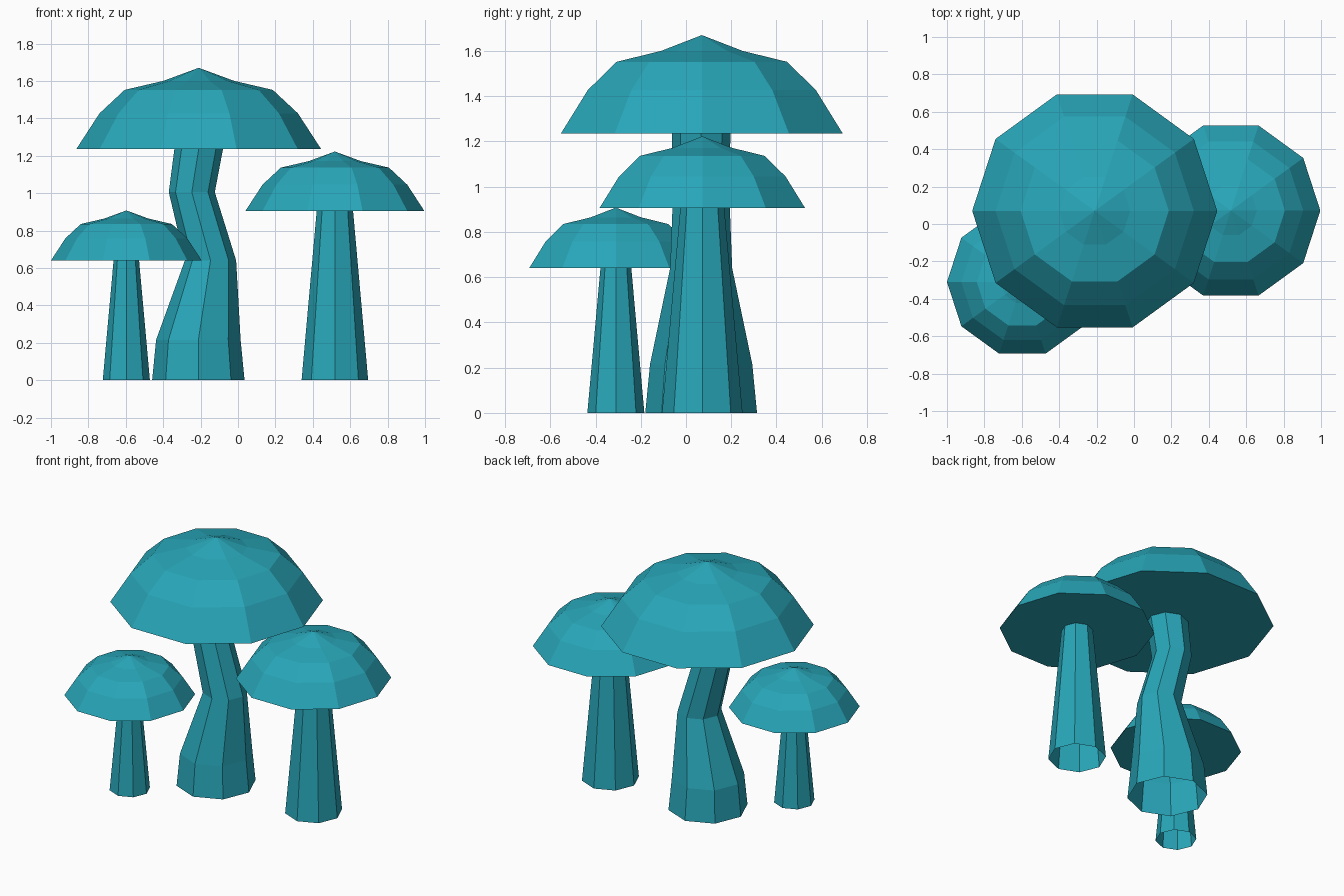
import bpy, bmesh, math

if "Cube" in bpy.data.objects:
    bpy.data.objects.remove(bpy.data.objects["Cube"])

teal = bpy.data.materials.new("teal")
teal.diffuse_color = (0.0212, 0.385, 0.485, 1)
teal.use_nodes = True
teal.node_tree.nodes["Principled BSDF"].inputs["Base Color"].default_value = teal.diffuse_color


def lathe(name, rings, sides, apex=None, close_bottom=False):
    """Loft regular polygons given as (x, y, z, radius)."""
    bm = bmesh.new()
    loops = []
    for x, y, z, r in rings:
        loops.append([bm.verts.new((x + r * math.cos(2 * math.pi * i / sides),
                                    y + r * math.sin(2 * math.pi * i / sides), z))
                      for i in range(sides)])
    for a, b in zip(loops, loops[1:]):
        for i in range(sides):
            j = (i + 1) % sides
            bm.faces.new((a[i], a[j], b[j], b[i]))
    if apex:
        top = bm.verts.new(apex)
        for i in range(sides):
            bm.faces.new((loops[-1][i], loops[-1][(i + 1) % sides], top))
    if close_bottom:
        bm.faces.new(loops[0][::-1])
    mesh = bpy.data.meshes.new(name)
    bm.to_mesh(mesh)
    bm.free()
    mesh.materials.append(teal)
    obj = bpy.data.objects.new(name, mesh)
    bpy.context.collection.objects.link(obj)
    return obj


# Cap profile of the large mushroom: (height above rim, radius)
PROFILE = [(0, 0.655), (0.192, 0.53), (0.317, 0.396), (0.365, 0.19)]
PEAK = 0.435


def cap(name, x, y, z, s):
    lathe(name, [(x, y, z + h * s, r * s) for h, r in PROFILE], 10,
          apex=(x, y, z + PEAK * s), close_bottom=True)


# Large mushroom with a crooked stem (open at the bottom)
cap("large_cap", -0.21, 0.07, 1.235, 1.0)
lathe("large_stem", [(-0.212, 0.067, 0, 0.247), (-0.212, 0.067, 0.215, 0.226),
                     (-0.147, 0.067, 0.64, 0.137), (-0.247, 0.067, 1.005, 0.123),
                     (-0.21, 0.067, 1.237, 0.13)], 8)

# Medium mushroom
cap("medium_cap", 0.518, 0.072, 0.905, 0.73)
lathe("medium_stem", [(0.518, 0.072, 0, 0.178), (0.518, 0.072, 0.907, 0.097)], 8)

# Small mushroom
cap("small_cap", -0.597, -0.31, 0.64, 0.615)
lathe("small_stem", [(-0.597, -0.31, 0, 0.126), (-0.597, -0.31, 0.642, 0.068)], 8)
